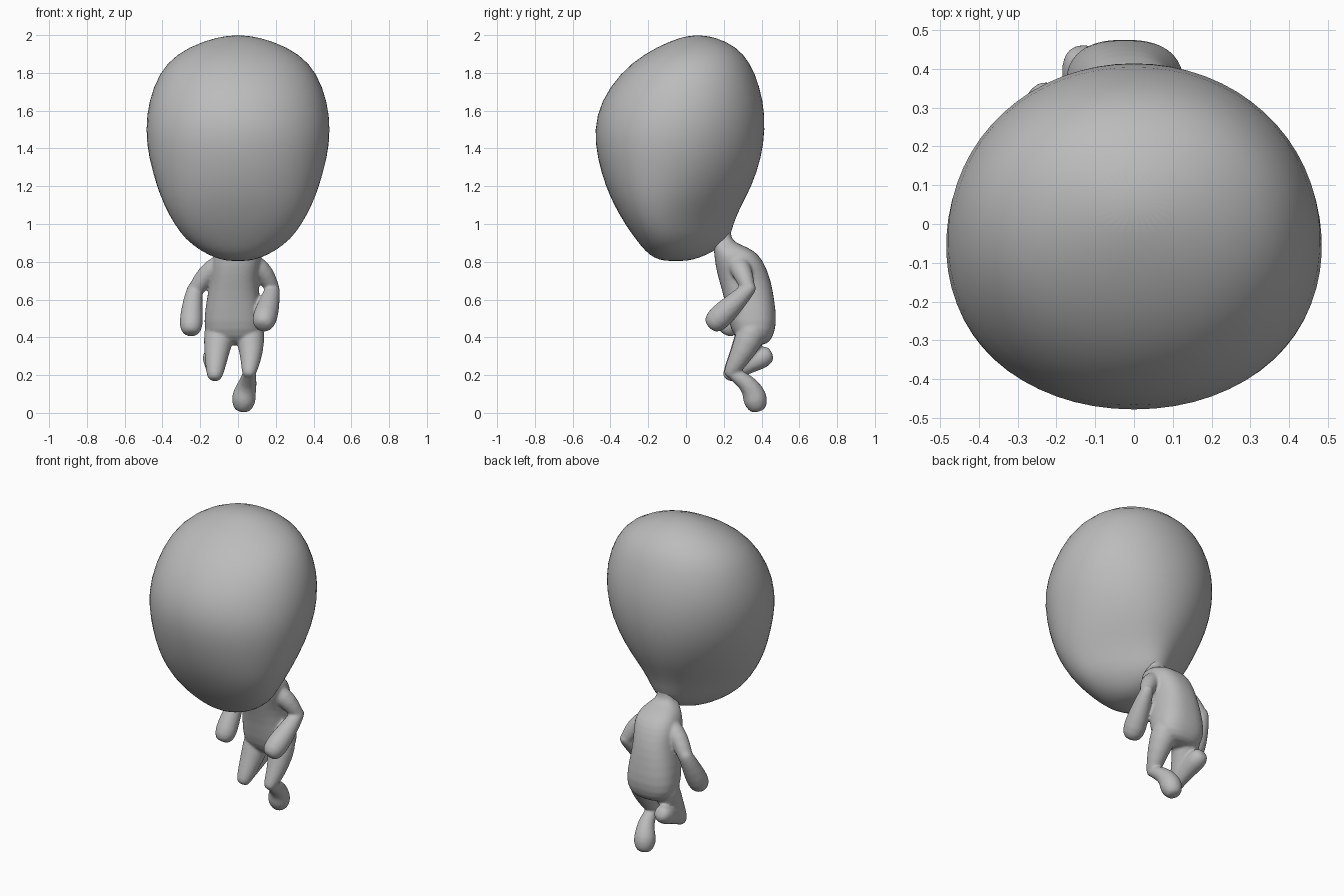
import bpy, bmesh
from math import sin, cos, pi, copysign
from mathutils import Vector

cube = bpy.data.objects.get("Cube")
if cube:
    bpy.data.objects.remove(cube)

grey = bpy.data.materials.new("plain grey")
grey.use_nodes = True
COLOR = (0.5, 0.5, 0.5, 1)
grey.diffuse_color = COLOR
grey.node_tree.nodes["Principled BSDF"].inputs["Base Color"].default_value = COLOR


def loft(bm, rings):
    """Skin a list of closed point rings and cap both ends."""
    loops = [[bm.verts.new(p) for p in ring] for ring in rings]
    n = len(loops[0])
    faces = [bm.faces.new(loops[0][::-1]), bm.faces.new(loops[-1])]
    for a, b in zip(loops, loops[1:]):
        for i in range(n):
            j = (i + 1) % n
            faces.append(bm.faces.new((a[i], a[j], b[j], b[i])))
    bmesh.ops.recalc_face_normals(bm, faces=faces)


def egg(z, front, back, half, pinch, x=0, power=0.97, n=32):
    """Horizontal ring, narrowed towards the back by pinch, squarer for low power."""
    cy, ry = (front + back) / 2, (back - front) / 2
    ring = []
    for i in range(n):
        t = 2 * pi * i / n
        c, s = (copysign(abs(f) ** power, f) for f in (cos(t), sin(t)))
        ring.append(Vector((x + half * c * (1 - pinch * s), cy + ry * s, z)))
    return ring


def limb(bm, points, n=12):
    """Round-ended tube through (x, y, z, radius) points."""
    pts = [(Vector(p[:3]), p[3]) for p in points]
    rings = []
    for i, (c, r) in enumerate(pts):
        before, after = pts[max(i - 1, 0)][0], pts[min(i + 1, len(pts) - 1)][0]
        d = (after - before).normalized()
        u = d.cross(Vector((1, 0, 0))).normalized()
        v = d.cross(u)
        steps = [(0, 1)]
        if i == 0:
            steps = [(-0.95, 0.4), (-0.7, 0.75), (0, 1)]
        elif i == len(pts) - 1:
            steps = [(0, 1), (0.7, 0.75), (0.95, 0.4)]
        for off, s in steps:
            rings.append([c + d * r * off + (u * cos(t) + v * sin(t)) * r * s
                          for t in (2 * pi * k / n for k in range(n))])
    loft(bm, rings)


def finish(name, bm, blend=False):
    mesh = bpy.data.meshes.new(name)
    bm.to_mesh(mesh)
    bm.free()
    mesh.materials.append(grey)
    ob = bpy.data.objects.new(name, mesh)
    bpy.context.collection.objects.link(ob)
    sub = ob.modifiers.new("round", 'SUBSURF')
    sub.levels = sub.render_levels = 1
    if blend:
        re = ob.modifiers.new("merge", 'REMESH')
        re.mode, re.voxel_size, re.use_smooth_shade = 'VOXEL', 0.008, True
        sm = ob.modifiers.new("blend", 'SMOOTH')
        sm.factor, sm.iterations = 0.5, 6
    for p in mesh.polygons:
        p.use_smooth = True
    return ob


# Head: large forward-leaning egg; columns are z, front, back, half width, pinch
HEAD = [(0.803, -0.11, 0.0, 0.05, 0), (0.82, -0.17, 0.07, 0.12, 0.1),
        (0.855, -0.215, 0.15, 0.185, 0.35), (0.92, -0.268, 0.235, 0.255, 0.5),
        (1.0, -0.325, 0.25, 0.315, 0.42), (1.1, -0.382, 0.295, 0.378, 0.3),
        (1.2, -0.428, 0.35, 0.424, 0.2), (1.35, -0.472, 0.402, 0.473, 0.1),
        (1.5, -0.49, 0.422, 0.493, 0.05), (1.65, -0.454, 0.413, 0.476, 0),
        (1.8, -0.35, 0.368, 0.42, 0), (1.9, -0.225, 0.31, 0.33, 0),
        (1.97, -0.085, 0.215, 0.185, 0), (2.0, 0.02, 0.1, 0.05, 0)]
bm = bmesh.new()
loft(bm, [egg(*row) for row in HEAD])
finish("head", bm)

# Torso with neck: same columns plus the sideways offset
TORSO = [(0.355, 0.31, 0.425, 0.08, 0, -0.02), (0.4, 0.255, 0.462, 0.148, 0, -0.022),
         (0.48, 0.225, 0.482, 0.158, 0, -0.024), (0.6, 0.205, 0.468, 0.142, 0, -0.025),
         (0.7, 0.175, 0.45, 0.125, 0, -0.02), (0.78, 0.155, 0.42, 0.132, 0, -0.01),
         (0.84, 0.15, 0.385, 0.125, 0, 0), (0.878, 0.145, 0.325, 0.095, 0, 0),
         (0.905, 0.14, 0.25, 0.062, 0, 0), (0.94, 0.13, 0.235, 0.054, 0, 0),
         (1.03, 0.1, 0.24, 0.06, 0, 0)]
bm = bmesh.new()
loft(bm, [egg(*row, power=0.8) for row in TORSO])

# Arms: upper arm, then forearm swelling to a rounded hand
limb(bm, [(-0.1, 0.28, 0.78, 0.06), (-0.165, 0.3, 0.74, 0.056), (-0.225, 0.325, 0.65, 0.046)])
limb(bm, [(-0.23, 0.325, 0.65, 0.046), (-0.243, 0.29, 0.57, 0.056), (-0.248, 0.235, 0.472, 0.069)])
limb(bm, [(0.09, 0.28, 0.78, 0.06), (0.14, 0.3, 0.74, 0.056), (0.183, 0.33, 0.66, 0.04)])
limb(bm, [(0.183, 0.33, 0.655, 0.042), (0.167, 0.26, 0.585, 0.057), (0.141, 0.172, 0.5, 0.073)])

# Right leg: bent, with the shin kicked up behind
limb(bm, [(-0.098, 0.35, 0.43, 0.09), (-0.113, 0.3, 0.32, 0.069), (-0.122, 0.243, 0.215, 0.05)])
limb(bm, [(-0.122, 0.245, 0.21, 0.043), (-0.125, 0.33, 0.26, 0.053), (-0.13, 0.4, 0.293, 0.064)])

# Left leg: shin folded back and down to the foot
limb(bm, [(0.06, 0.35, 0.43, 0.088), (0.073, 0.3, 0.32, 0.065), (0.06, 0.243, 0.225, 0.044)])
limb(bm, [(0.06, 0.245, 0.212, 0.036), (0.054, 0.325, 0.16, 0.049),
          (0.035, 0.356, 0.11, 0.062), (0.03, 0.367, 0.069, 0.069)])
finish("body", bm, blend=True)
